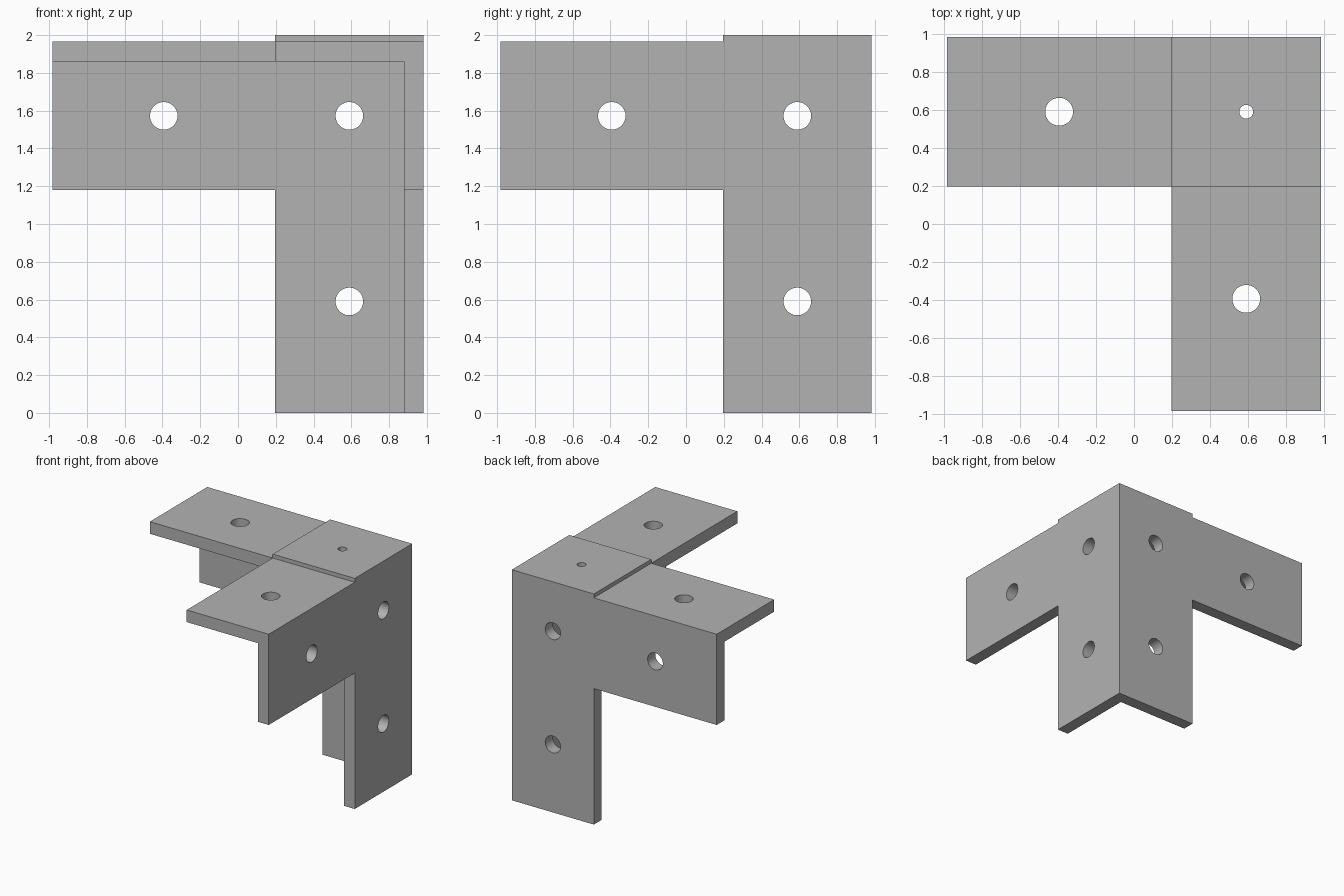
import bpy
import bmesh
import math
from mathutils import Matrix, Vector

if "Cube" in bpy.data.objects:
    bpy.data.objects.remove(bpy.data.objects["Cube"], do_unlink=True)

E = 0.983          # half length of an arm
W = 0.787          # arm width
T = 0.105          # plate thickness
TOP = 2 * E        # height of the top plate
STEP = 2 - TOP     # raised corner pad
MID = E - W / 2    # hole line at the corner
FAR = -0.393       # hole on the free arm

steel = bpy.data.materials.new("grey_steel")
steel.use_nodes = True
grey = (0.45, 0.45, 0.45, 1)
steel.diffuse_color = grey
steel.node_tree.nodes["Principled BSDF"].inputs["Base Color"].default_value = grey


def make_object(name, bm):
    bmesh.ops.recalc_face_normals(bm, faces=bm.faces)
    mesh = bpy.data.meshes.new(name)
    bm.to_mesh(mesh)
    bm.free()
    mesh.materials.append(steel)
    obj = bpy.data.objects.new(name, mesh)
    bpy.context.collection.objects.link(obj)
    return obj


# Each plate lies in local (u, v) with its outer face at w = E;
# the frame maps u, v, w to world axes.
def frame(u, v, w, shift):
    return Matrix.Translation((0, 0, shift)) @ Matrix((u, v, w)).transposed().to_4x4()


X, Y, Z = Vector((1, 0, 0)), Vector((0, 1, 0)), Vector((0, 0, 1))
frames = {
    "top_plate": frame(X, Y, Z, E),
    "back_plate": frame(X, Z, Y, E),
    "side_plate": frame(Y, Z, X, E),
}


def l_plate(name, matrix):
    bm = bmesh.new()
    c = E - W
    outline = [(-E, E), (-E, c), (c, c), (c, -E), (E, -E), (E, E)]
    face = bm.faces.new([bm.verts.new((u, v, E - T)) for u, v in outline])
    ext = bmesh.ops.extrude_face_region(bm, geom=[face])
    verts = [g for g in ext["geom"] if isinstance(g, bmesh.types.BMVert)]
    bmesh.ops.translate(bm, verts=verts, vec=(0, 0, T))
    bm.transform(matrix)
    return make_object(name, bm)


# Three L-shaped plates meeting at the corner
plates = [l_plate(name, m) for name, m in frames.items()]
bracket = plates[0]
bracket.name = "corner_bracket"

# Raised square pad over the corner
bm = bmesh.new()
bmesh.ops.create_cube(bm, size=1)
bmesh.ops.scale(bm, verts=bm.verts, vec=(W, W, T + STEP))
bmesh.ops.translate(bm, verts=bm.verts, vec=(MID, MID, 2 - (T + STEP) / 2))
pad = make_object("corner_pad", bm)

# Screw holes: three per plate, with a small one through the pad
bm = bmesh.new()
for name, m in frames.items():
    corner_radius = 0.036 if name == "top_plate" else 0.073
    for u, v, r in ((FAR, MID, 0.073), (MID, FAR, 0.073), (MID, MID, corner_radius)):
        bmesh.ops.create_cone(bm, cap_ends=True, segments=48, radius1=r, radius2=r,
                              depth=0.4, matrix=m @ Matrix.Translation((u, v, E)))
drills = make_object("hole_cutters", bm)

# Fuse the parts and drill the holes
helpers = plates[1:] + [pad, drills]
for helper in helpers:
    mod = bracket.modifiers.new(helper.name, "BOOLEAN")
    mod.operation = "DIFFERENCE" if helper is drills else "UNION"
    mod.solver = "EXACT"
    mod.object = helper
    helper.hide_render = True

graph = bpy.context.evaluated_depsgraph_get()
final = bpy.data.meshes.new_from_object(bracket.evaluated_get(graph))
bracket.modifiers.clear()
bracket.data = final
final.materials.clear()
final.materials.append(steel)
for poly in final.polygons:
    poly.material_index = 0
for helper in helpers:
    bpy.data.objects.remove(helper, do_unlink=True)

bpy.ops.object.select_all(action="DESELECT")
bracket.select_set(True)
bpy.context.view_layer.objects.active = bracket
bpy.ops.object.shade_smooth_by_angle(angle=math.radians(30))
